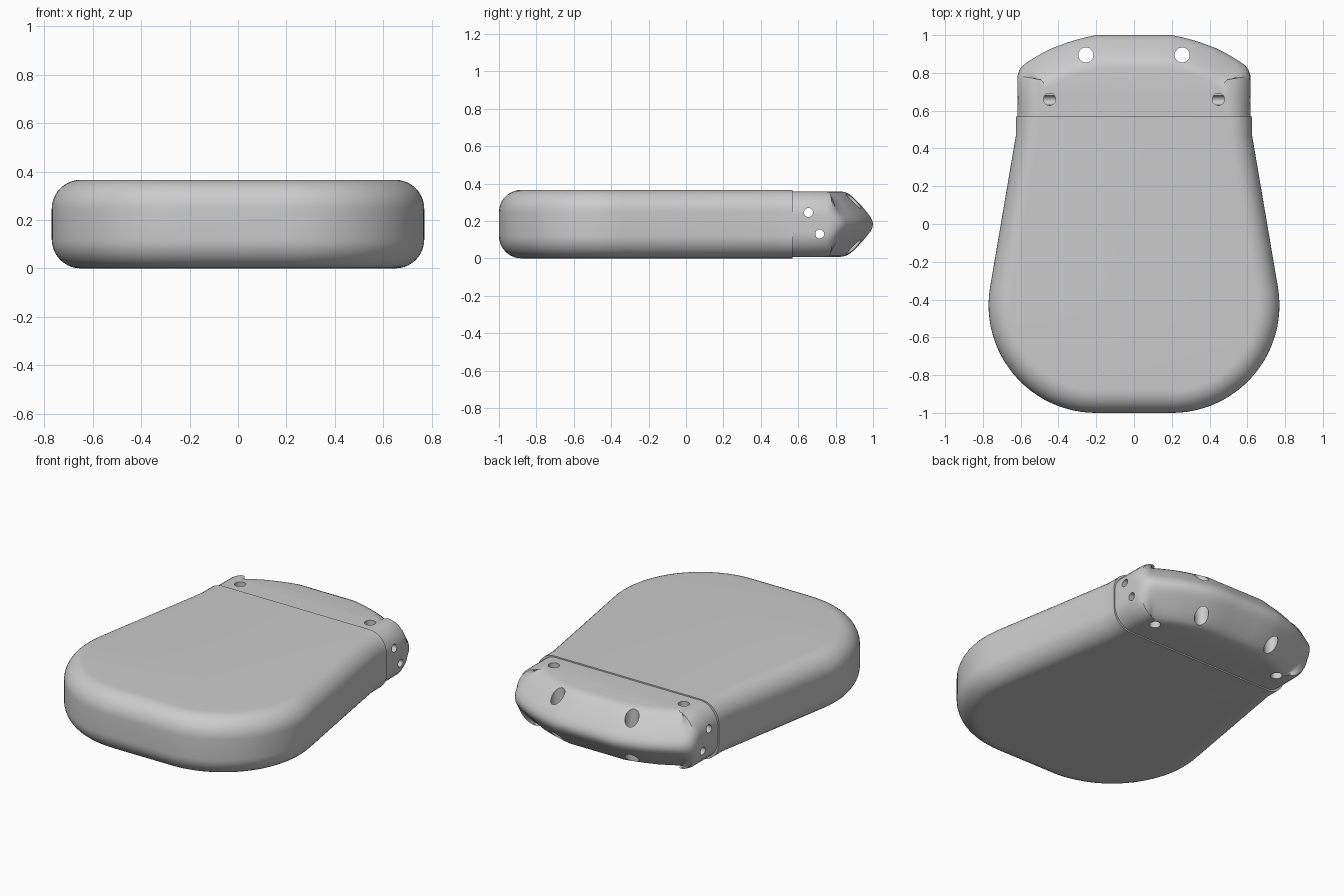
import bpy, bmesh
from math import sin, cos, pi, radians
from mathutils import Vector

if "Cube" in bpy.data.objects:
    bpy.data.objects.remove(bpy.data.objects["Cube"], do_unlink=True)

MID = 0.183      # height of the middle plane
SEAM = 0.57      # where the case meets the connector block

grey = bpy.data.materials.new("Satin grey")
grey.use_nodes = True
grey.diffuse_color = (0.6, 0.6, 0.6, 1)
grey.node_tree.nodes["Principled BSDF"].inputs["Base Color"].default_value = (0.6, 0.6, 0.6, 1)


def mirrored(half):
    """Complete a half outline of (point, normal) pairs across x = 0."""
    flip = Vector((-1, 1))
    return half + [(p * flip, n * flip) for p, n in reversed(half)]


def loft(name, outline, levels):
    """Stack inset copies of an outline; levels hold (z, inset function)."""
    bm = bmesh.new()
    rings = []
    for z, inset in levels:
        ring = []
        for p, n in outline:
            q = p - n * inset(n)
            ring.append(bm.verts.new((q.x, q.y, z)))
        rings.append(ring)
    count = len(outline)
    for low, high in zip(rings, rings[1:]):
        for i in range(count):
            j = (i + 1) % count
            bm.faces.new((low[i], low[j], high[j], high[i]))
    bm.faces.new(rings[0])
    bm.faces.new(rings[-1])
    bmesh.ops.recalc_face_normals(bm, faces=bm.faces)
    mesh = bpy.data.meshes.new(name)
    bm.to_mesh(mesh)
    bm.free()
    mesh.materials.append(grey)
    obj = bpy.data.objects.new(name, mesh)
    bpy.context.collection.objects.link(obj)
    return obj


def select_only(obj):
    bpy.ops.object.select_all(action='DESELECT')
    obj.select_set(True)
    bpy.context.view_layer.objects.active = obj


def drill(target, centre, radius, depth, rotation=(0, 0, 0)):
    """Cut one round hole through the target."""
    bpy.ops.mesh.primitive_cylinder_add(vertices=32, radius=radius, depth=depth,
                                        location=centre, rotation=rotation)
    cutter = bpy.context.object
    cutter.hide_render = True
    cutter.data.materials.append(grey)
    select_only(target)
    mod = target.modifiers.new("Hole", 'BOOLEAN')
    mod.operation = 'DIFFERENCE'
    mod.solver = 'EXACT'
    mod.object = cutter
    bpy.ops.object.modifier_apply(modifier=mod.name)
    bpy.data.objects.remove(cutter, do_unlink=True)


# Case: wide rounded front, tapering sides, flat cut at the seam
half = []
for i in range(25):
    a = radians(-90 + 99.5 * i / 24)
    n = Vector((cos(a), sin(a)))
    half.append((Vector((0.2, -0.43)) + n * 0.57, n))
side = Vector((cos(radians(5)), sin(radians(5))))
half.append((Vector((0.625, 0.47)), side))
half.append((Vector((0.625, SEAM)), Vector((1, 0))))

R = 0.12
case_levels = []
for sign, base in ((-1, R), (1, 2 * MID - R)):
    steps = [i * pi / 2 / 10 for i in range(11)]
    for a in (reversed(steps) if sign < 0 else steps):
        case_levels.append((base + sign * R * sin(a),
                            lambda n, a=a: R * (1 - cos(a))))
case = loft("case", mirrored(half), case_levels)

# Connector block: rounded sides and a wedge-shaped bowed back
points = [Vector(p) for p in (
    (0.618, SEAM - 0.01), (0.618, 0.66), (0.618, 0.75), (0.617, 0.785), (0.607, 0.815),
    (0.588, 0.84), (0.56, 0.86), (0.5, 0.897), (0.43, 0.932), (0.35, 0.962),
    (0.27, 0.985), (0.2, 1.0), (0.1, 1.0))]
half = []
for i, p in enumerate(points):
    d = points[min(i + 1, len(points) - 1)] - points[max(i - 1, 0)]
    half.append((p, Vector((1, 0)) if i < 2 else Vector((d.y, -d.x)).normalized()))

# Rows of height above the middle, side inset, back inset
profile = [(0, 0, 0), (0.02, 0, 0.004), (0.04, 0, 0.014), (0.06, 0, 0.03),
           (0.09, 0.007, 0.055), (0.12, 0.022, 0.083), (0.145, 0.044, 0.108),
           (0.162, 0.068, 0.13), (0.171, 0.09, 0.15), (0.175, 0.115, 0.175)]


def blend(s, b):
    return lambda n: s + (b - s) * min(1, max(0, n.y) * 1.15)


rows = [(MID - h, blend(s, b)) for h, s, b in reversed(profile)]
rows += [(MID + h, blend(s, b)) for h, s, b in profile[1:]]
block = loft("connector_block", mirrored(half), rows)

# Lead bores running across the block
for y, z in ((0.655, 0.245), (0.715, 0.13)):
    drill(block, (0, y, z), 0.024, 2, (0, pi / 2, 0))

# Suture holes and the screw holes that meet the bores
for s in (-1, 1):
    drill(block, (s * 0.255, 0.895, MID), 0.04, 1)
    drill(block, (s * 0.447, 0.66, 0.345), 0.032, 0.2)
    drill(block, (s * 0.447, 0.715, 0.03), 0.032, 0.2)

for obj in (case, block):
    select_only(obj)
    bpy.ops.object.shade_smooth_by_angle(angle=radians(32))
